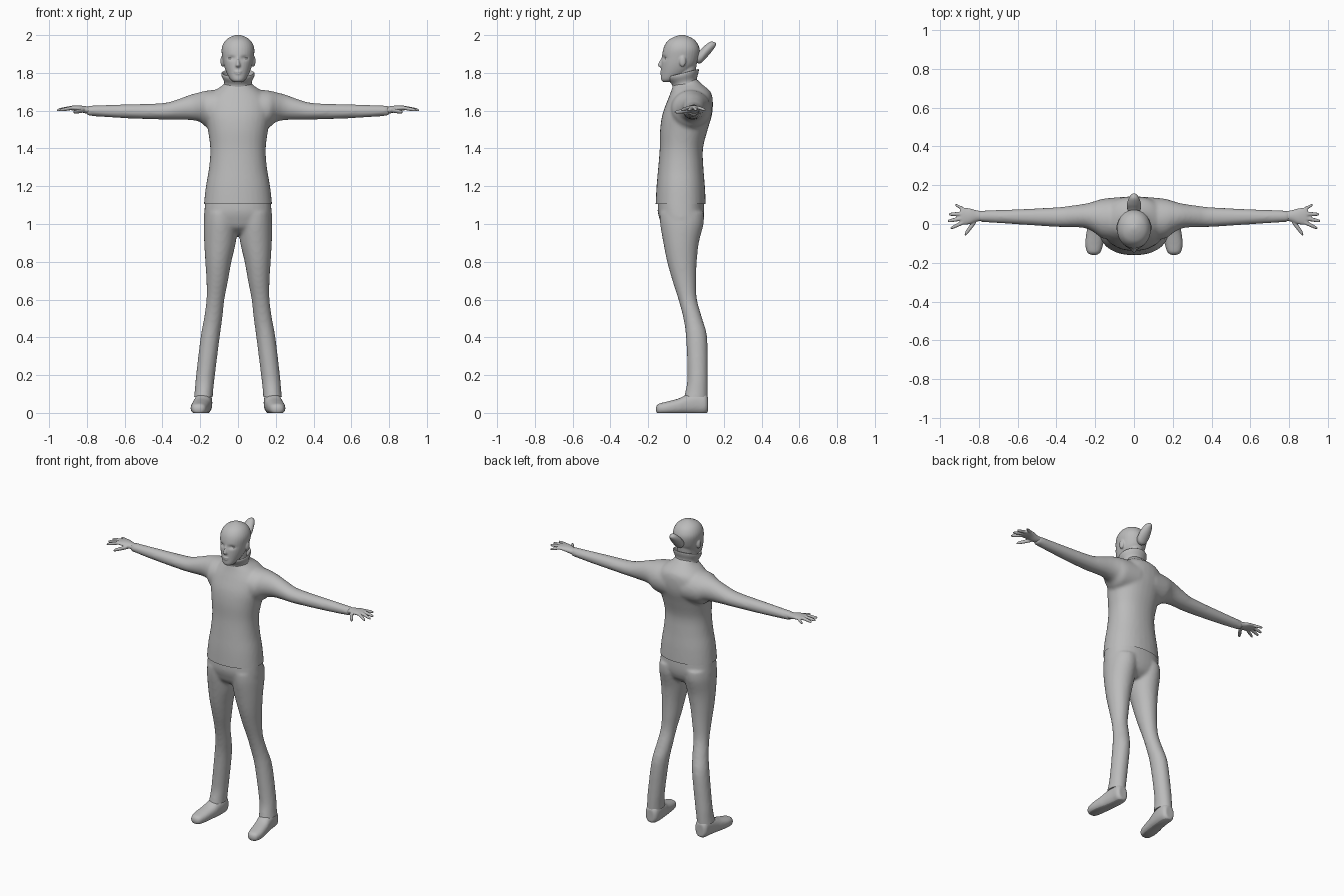
import bpy, bmesh, math
from mathutils import Matrix, Vector

grey = bpy.data.materials.new("plain grey")
grey.diffuse_color = (0.5, 0.5, 0.5, 1)


def smooth_rows(rows, steps=4):
    """Catmull-Rom interpolation between measured cross-sections."""
    out = []
    for i in range(len(rows) - 1):
        p0, p1 = rows[max(i - 1, 0)], rows[i]
        p2, p3 = rows[i + 1], rows[min(i + 2, len(rows) - 1)]
        for s in range(steps):
            t = s / steps
            out.append([0.5 * (2 * b + (c - a) * t + (2 * a - 5 * b + 4 * c - d) * t * t
                               + (3 * b - a - 3 * c + d) * t ** 3)
                        for a, b, c, d in zip(p0, p1, p2, p3)])
    return out + [list(rows[-1])]


def loft(bm, rows, axis, mirror=False, power=2.0, n=32):
    """Closed tube; a row is (position, a min, a max, b min, b max)."""
    for side in ((1, -1) if mirror else (1,)):
        rings = []
        for t, a0, a1, b0, b1 in smooth_rows(rows):
            ring = []
            for k in range(n):
                c, s = math.cos(k * math.tau / n), math.sin(k * math.tau / n)
                a = (a0 + a1) / 2 + (a1 - a0) / 2 * math.copysign(abs(c) ** (2 / power), c)
                b = (b0 + b1) / 2 + (b1 - b0) / 2 * math.copysign(abs(s) ** (2 / power), s)
                p = {'x': (t, a, b), 'y': (a, t, b), 'z': (a, b, t)}[axis]
                ring.append(bm.verts.new((p[0] * side, p[1], p[2])))
            rings.append(ring)
        for r, q in zip(rings, rings[1:]):
            for k in range(n):
                bm.faces.new((r[k], r[(k + 1) % n], q[(k + 1) % n], q[k]))
        bm.faces.new(rings[0])
        bm.faces.new(rings[-1])


def sym(rows):
    """Rows (position, half width, b min, b max) centred on x = 0."""
    return [(t, -w, w, b0, b1) for t, w, b0, b1 in rows]


def blob(bm, centre, radii, mirror=False):
    for side in ((1, -1) if mirror else (1,)):
        m = Matrix.Translation((centre[0] * side, centre[1], centre[2])) @ Matrix.Diagonal((*radii, 1))
        bmesh.ops.create_uvsphere(bm, u_segments=20, v_segments=12, radius=1, matrix=m)


def finish(name, bm, voxel=0, smooth=4, cut=None, push=None):
    """Fuse the shells, trim below height cut, and shade smooth."""
    bmesh.ops.recalc_face_normals(bm, faces=bm.faces)
    me = bpy.data.meshes.new(name)
    bm.to_mesh(me)
    bm.free()
    ob = bpy.data.objects.new(name, me)
    bpy.context.collection.objects.link(ob)
    if voxel:
        r = ob.modifiers.new("fuse", 'REMESH')
        r.mode, r.voxel_size = 'VOXEL', voxel
        s = ob.modifiers.new("soften", 'SMOOTH')
        s.factor, s.iterations = 0.5, smooth
        dg = bpy.context.evaluated_depsgraph_get()
        me = bpy.data.meshes.new_from_object(ob.evaluated_get(dg))
        ob.modifiers.clear()
        ob.data = me
    bm = bmesh.new()
    bm.from_mesh(me)
    for centre, amount, radius in push or ():
        for v in bm.verts:
            if v.co.y < -0.05:
                d = ((v.co.x - centre[0]) / radius[0]) ** 2 + ((v.co.z - centre[1]) / radius[1]) ** 2
                v.co.y += amount * math.exp(-d)
    if cut is not None:
        g = bm.verts[:] + bm.edges[:] + bm.faces[:]
        res = bmesh.ops.bisect_plane(bm, geom=g, plane_co=(0, 0, cut), plane_no=(0, 0, 1), clear_inner=True)
        rim = [e for e in res['geom_cut'] if isinstance(e, bmesh.types.BMEdge)]
        bmesh.ops.holes_fill(bm, edges=rim)
        bmesh.ops.recalc_face_normals(bm, faces=bm.faces)
    bm.to_mesh(me)
    bm.free()
    me.materials.clear()
    me.materials.append(grey)
    for p in me.polygons:
        p.use_smooth = True
    me.set_sharp_from_angle(angle=math.radians(50))
    return ob


# sweater: body and sleeves
bm = bmesh.new()
loft(bm, sym([(1.05, .184, -.162, .105), (1.10, .181, -.161, .105), (1.2, .17, -.156, .10),
              (1.3, .153, -.147, .092), (1.4, .147, -.139, .09), (1.5, .16, -.137, .115),
              (1.58, .175, -.125, .138), (1.65, .17, -.10, .142), (1.70, .13, -.08, .13),
              (1.74, .075, -.067, .085), (1.77, .06, -.055, .055)]), 'z', power=2.2)
loft(bm, [(.06, -.09, .14, 1.50, 1.715), (.16, -.075, .13, 1.51, 1.707), (.2, -.047, .118, 1.54, 1.698),
          (.25, -.022, .105, 1.55, 1.685), (.32, -.016, .095, 1.552, 1.66), (.4, -.015, .086, 1.553, 1.64),
          (.6, -.002, .076, 1.56, 1.633), (.8, .011, .069, 1.573, 1.627)], 'x', mirror=True)
finish("sweater", bm, 0.01, 5, cut=1.105)

# flared collar, tilted down to the front
bm = bmesh.new()
loft(bm, sym([(1.71, .085, -.075, .075), (1.75, .073, -.072, .058), (1.785, .086, -.093, .066),
              (1.80, .088, -.097, .068), (1.804, .084, -.092, .064), (1.795, .077, -.083, .058),
              (1.75, .062, -.06, .05)]), 'z')
for v in bm.verts:
    v.co.z += 0.25 * v.co.y
finish("collar", bm)

# trousers: hips and legs
bm = bmesh.new()
loft(bm, sym([(1.15, .17, -.145, .092), (1.07, .178, -.15, .097), (1.02, .178, -.138, .092),
              (.98, .14, -.12, .075), (.95, .07, -.08, .04)]), 'z', power=2.3)
loft(bm, [(1.06, -.0, .175, -.14, .095), (1.0, .0, .181, -.137, .093), (.9, .012, .179, -.12, .068),
          (.8, .035, .173, -.10, .057), (.7, .053, .167, -.072, .054), (.6, .072, .167, -.04, .058),
          (.5, .083, .18, -.014, .086), (.4, .097, .198, 0, .112), (.2, .122, .222, .008, .116),
          (.12, .131, .229, -.002, .116), (.05, .135, .236, -.02, .115)], 'z', mirror=True)
finish("trousers", bm, 0.01, 5, cut=.085)

# shoes with flat soles
bm = bmesh.new()
loft(bm, [(-.16, .198, .214, .014, .026), (-.154, .182, .232, .0, .04), (-.14, .17, .244, -.006, .05),
          (-.1, .158, .251, -.008, .06), (-.04, .148, .244, -.008, .076), (0, .141, .236, -.008, .095),
          (.06, .136, .228, -.008, .112), (.1, .14, .224, -.006, .108), (.116, .155, .21, .005, .085)],
     'y', mirror=True, power=2.4)
finish("shoes", bm, 0.006, 3, cut=0)

# hands: palm, four fingers and a thumb
bm = bmesh.new()
loft(bm, [(.77, .018, .064, 1.582, 1.62), (.81, .012, .07, 1.586, 1.624), (.845, .0, .08, 1.596, 1.628),
          (.88, -.004, .084, 1.602, 1.626), (.895, .005, .078, 1.606, 1.622)], 'x', mirror=True)
for base, tip, r in (((.87, .072, 1.614), (.922, .1, 1.604), .008),
                     ((.88, .052, 1.616), (.955, .05, 1.604), .009),
                     ((.88, .03, 1.616), (.96, .015, 1.602), .009),
                     ((.88, .008, 1.614), (.945, -.022, 1.602), .009),
                     ((.815, .02, 1.602), (.872, -.055, 1.592), .011)):
    rows = []
    for t, k in ((0, 1.1), (.5, 1.05), (.85, .85), (.97, .55), (1, .2)):
        p = Vector(base).lerp(Vector(tip), t)
        slant = 1.5 if abs(tip[1] - base[1]) > .06 else 1.1
        rows.append((p.x, p.y - r * k * slant, p.y + r * k * slant, p.z - r * k, p.z + r * k))
    loft(bm, rows, 'x', mirror=True, n=16)
finish("hands", bm, 0.004, 2)

# head: skull, neck, ears, nose, lips, with hollowed eye sockets
bm = bmesh.new()
loft(bm, sym([(1.752, .022, -.122, -.08), (1.765, .04, -.132, -.04), (1.80, .06, -.132, .015),
              (1.84, .075, -.131, .052), (1.88, .083, -.128, .068), (1.92, .087, -.122, .073),
              (1.95, .08, -.111, .064), (1.975, .063, -.091, .045), (1.992, .037, -.06, .016),
              (2.001, .01, -.03, -.012)]), 'z', power=2.1)
loft(bm, sym([(1.70, .06, -.062, .052), (1.78, .054, -.056, .05), (1.86, .055, -.05, .058)]), 'z')
blob(bm, (.082, -.018, 1.862), (.011, .018, .03), mirror=True)
loft(bm, sym([(1.828, .008, -.135, -.11), (1.836, .014, -.147, -.11), (1.845, .012, -.149, -.11),
              (1.87, .007, -.136, -.11), (1.892, .006, -.126, -.11)]), 'z', n=16)
blob(bm, (0, -.13, 1.806), (.021, .008, .005))
blob(bm, (0, -.129, 1.796), (.018, .008, .005))
finish("head", bm, 0.0045, 3, push=[((.035, 1.878), .009, (.02, .012)), ((-.035, 1.878), .009, (.02, .012))])

# eyes
bm = bmesh.new()
blob(bm, (.035, -.102, 1.877), (.017, .009, .008), mirror=True)
finish("eyes", bm)

# tied hair tuft
bm = bmesh.new()
loft(bm, sym([(.04, .022, 1.86, 1.90), (.075, .034, 1.85, 1.922), (.1, .037, 1.872, 1.945),
              (.13, .028, 1.905, 1.965), (.15, .016, 1.932, 1.963), (.158, .005, 1.945, 1.957)]), 'y')
finish("hair_tuft", bm)
